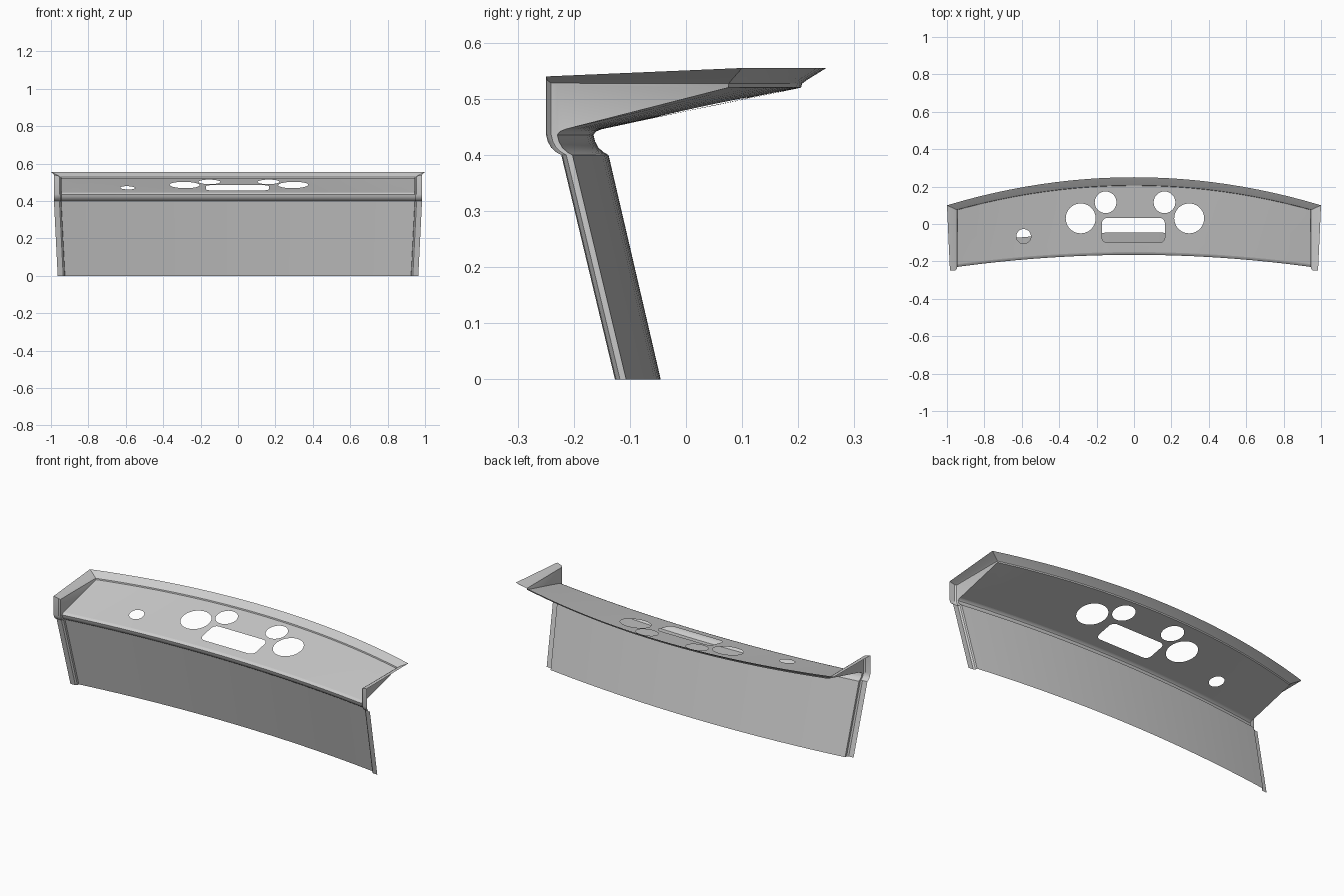
import bpy, bmesh, math
from mathutils import Vector
from mathutils.geometry import delaunay_2d_cdt

if "Cube" in bpy.data.objects:
    bpy.data.objects.remove(bpy.data.objects["Cube"])

N = 24            # segments across the width
HALF = 0.945      # half width of the inner panel
BOW = 0.072       # forward sweep of the front at the ends

# Centre-line profile (y, z): lower panel, then the rolled bend
PROFILE = [(-0.045, 0), (-0.138, 0.4), (-0.147, 0.405), (-0.156, 0.413),
           (-0.162, 0.424), (-0.165, 0.436), (-0.16, 0.442), (-0.15, 0.446)]
PEAK = 5          # foremost profile point, where the end wall starts
# Shared rim section: fraction outward, front offset, front rise, rear height
RIM = [(0, 0, 0.525, 0.52), (0.04, -0.011, 0.528, 0.527),
       (0.25, -0.018, 0.533, 0.534), (1, -0.02, 0.54, 0.555)]
ts = [-1 + 2 * i / N for i in range(N + 1)]


def front_pt(t, y, z):
    x = t * min(HALF, 0.925 + 0.05 * z)
    return Vector((x, y - BOW * x * x, z))


def rear_pt(t, a, z):
    x = t * (HALF + 0.055 * a)
    return Vector((x, 0.205 + 0.045 * a - (0.1455 + 0.0045 * a) * x * x, z))


def add_grid(bm, rows):
    v = [[bm.verts.new(p) for p in r] for r in rows]
    for r, s in zip(v, v[1:]):
        for j in range(len(r) - 1):
            bm.faces.new((r[j], r[j + 1], s[j + 1], s[j]))


def finish(bm, name):
    bmesh.ops.remove_doubles(bm, verts=bm.verts, dist=1e-5)
    bmesh.ops.delete(bm, geom=[v for v in bm.verts if not v.link_faces], context='VERTS')
    me = bpy.data.meshes.new(name)
    bm.to_mesh(me)
    bm.free()
    ob = bpy.data.objects.new(name, me)
    bpy.context.collection.objects.link(ob)
    return ob


def circle(cx, cy, r, n=40):
    return [Vector((cx + r * math.cos(2 * math.pi * k / n),
                    cy + r * math.sin(2 * math.pi * k / n))) for k in range(n)]


def rounded_rect(x0, x1, y0, y1, r, n=6):
    pts = []
    for q, (cx, cy) in enumerate([(x1 - r, y1 - r), (x0 + r, y1 - r),
                                  (x0 + r, y0 + r), (x1 - r, y0 + r)]):
        for k in range(n + 1):
            a = math.pi / 2 * (q + k / n)
            pts.append(Vector((cx + r * math.cos(a), cy + r * math.sin(a))))
    return pts


def inside(p, poly):
    hit = False
    for a, b in zip(poly, poly[1:] + poly[:1]):
        if (a.y > p.y) != (b.y > p.y):
            if p.x < a.x + (p.y - a.y) * (b.x - a.x) / (b.y - a.y):
                hit = not hit
    return hit


# Lower front panel with rolled top bend
bm = bmesh.new()
add_grid(bm, [[front_pt(t, y, z) for t in ts] for y, z in PROFILE])
finish(bm, "front_panel")

# Top panel: ruled surface between bend and rear rim, pierced by gauge openings
holes = [circle(-0.285, 0.03, 0.08), circle(0.295, 0.03, 0.08),
         circle(-0.152, 0.116, 0.058), circle(0.163, 0.116, 0.058),
         circle(-0.59, -0.066, 0.039),
         rounded_rect(-0.172, 0.165, -0.1, 0.033, 0.03)]
near = [front_pt(t, *PROFILE[-1]) for t in ts]
far = [rear_pt(t, 0, 0.52) for t in ts]
outline = [p.xy for p in near] + [p.xy for p in reversed(far)]
pts, edges = [], []
for loop in [outline] + holes:
    s, n = len(pts), len(loop)
    pts += loop
    edges += [(s + k, s + (k + 1) % n) for k in range(n)]
for a, b in zip(near[1:-1], far[1:-1]):
    pts += [a.lerp(b, k / 6).xy for k in range(1, 6)]
cv, _, cf, *_ = delaunay_2d_cdt(pts, edges, [], 0, 1e-6)


def panel_z(p):
    yf = PROFILE[-1][0] - BOW * p.x ** 2
    yb = 0.205 - 0.1455 * p.x ** 2
    return 0.446 + (0.52 - 0.446) * (p.y - yf) / (yb - yf)


bm = bmesh.new()
bv = [bm.verts.new((p.x, p.y, panel_z(p))) for p in cv]
for f in cf:
    c = sum((cv[i] for i in f), Vector((0, 0))) / len(f)
    if inside(c, outline) and not any(inside(c, h) for h in holes):
        bm.faces.new([bv[i] for i in f])
finish(bm, "top_panel")

# Rear rim flaring up and back
bm = bmesh.new()
add_grid(bm, [[rear_pt(t, a, z) for t in ts] for a, _, _, z in RIM])
finish(bm, "rear_rim")

# End wall with front flange and flared top, mirrored to the other end
bm = bmesh.new()
edge = [front_pt(1, y, z) for y, z in PROFILE]
top = Vector((HALF, edge[PEAK].y, 0.525))
flange = [[p + Vector((0.039 * a, dy, 0)) for a, dy, _, _ in RIM] for p in edge[:PEAK + 1]]
flange.append([Vector((HALF + 0.039 * a, top.y + dy, z)) for a, dy, z, _ in RIM])
add_grid(bm, flange)
add_grid(bm, [[rear_pt(1, r[0], r[3]), flange[-1][k]] for k, r in enumerate(RIM)])
wall = [edge[PEAK], top, rear_pt(1, 0, 0.52)] + edge[:PEAK:-1]
bm.faces.new([bm.verts.new(p) for p in wall])
side = finish(bm, "end_wall")
side.modifiers.new("mirror", 'MIRROR').use_mirror_merge = False

# Smooth shading with crisp folds
for ob in bpy.context.collection.objects:
    ob.select_set(True)
    bpy.context.view_layer.objects.active = ob
bpy.ops.object.shade_smooth_by_angle(angle=math.radians(35))
